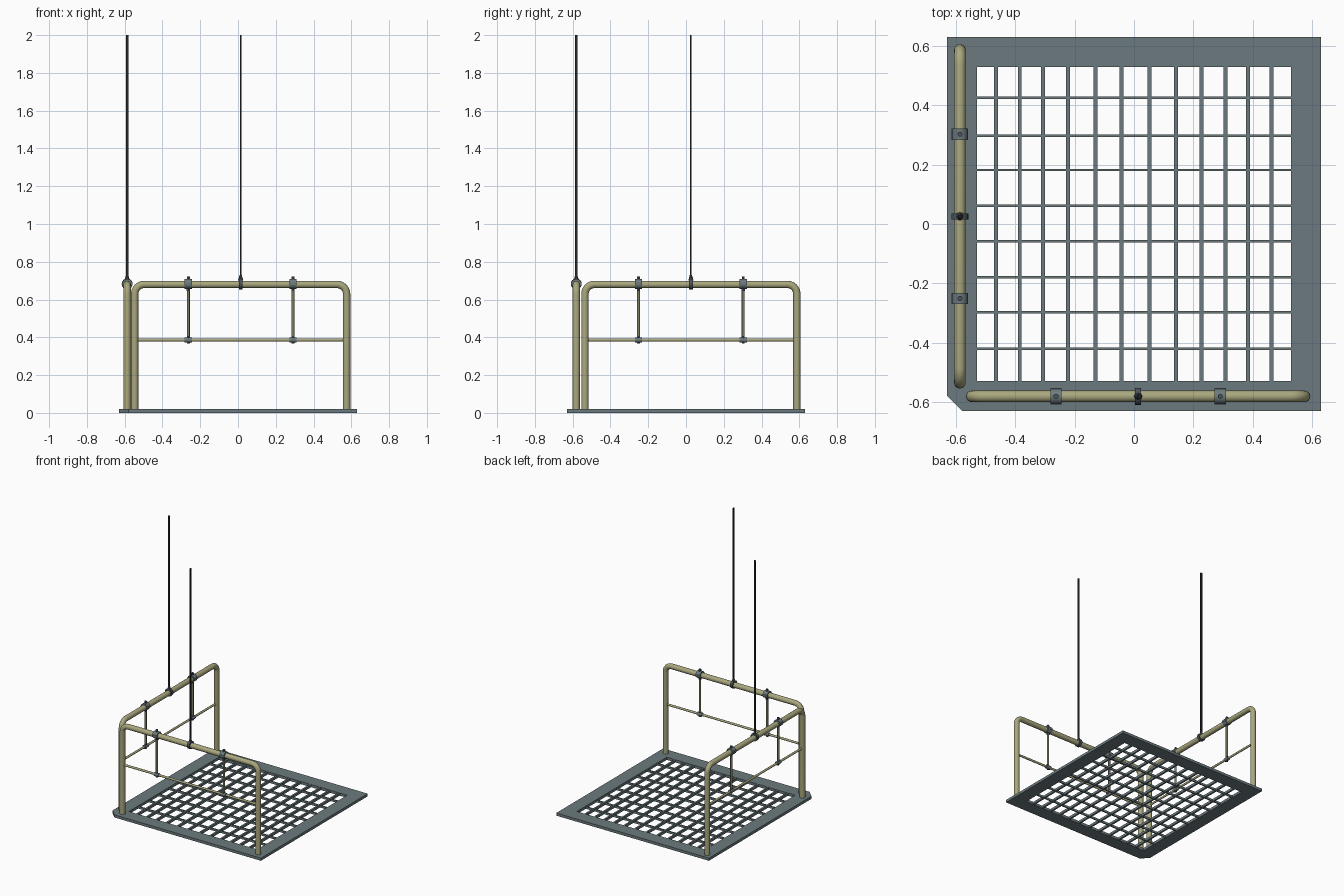
import bpy, bmesh, math
from mathutils import Matrix, Vector

if "Cube" in bpy.data.objects:
    bpy.data.objects.remove(bpy.data.objects["Cube"])


def material(name, rgb):
    m = bpy.data.materials.new(name)
    m.diffuse_color = (*rgb, 1)
    m.use_nodes = True
    m.node_tree.nodes["Principled BSDF"].inputs["Base Color"].default_value = m.diffuse_color
    return m


OLIVE = material("olive_paint", (0.40, 0.39, 0.21))
DULL = material("dull_olive", (0.20, 0.20, 0.12))
STEEL = material("grey_steel", (0.15, 0.195, 0.21))
DARK = material("dark_steel", (0.07, 0.085, 0.10))
CABLE = material("cable_black", (0.02, 0.02, 0.025))


def finish(bm, name, mat, world=Matrix(), smooth=False):
    bmesh.ops.recalc_face_normals(bm, faces=bm.faces[:])
    me = bpy.data.meshes.new(name)
    bm.to_mesh(me)
    bm.free()
    me.materials.append(mat)
    ob = bpy.data.objects.new(name, me)
    bpy.context.collection.objects.link(ob)
    ob.matrix_world = world
    if smooth:
        bpy.context.view_layer.update()
        bpy.ops.object.select_all(action='DESELECT')
        ob.select_set(True)
        bpy.context.view_layer.objects.active = ob
        bpy.ops.object.shade_smooth_by_angle(angle=math.radians(40))
    return ob


def add_box(bm, c, s):
    bmesh.ops.create_cube(bm, size=1, matrix=Matrix.Translation(c) @ Matrix.Diagonal((*s, 1)))


def add_rod(bm, a, b, r, r2=None, n=12):
    a, b = Vector(a), Vector(b)
    rot = (b - a).to_track_quat('Z', 'Y').to_matrix().to_4x4()
    bmesh.ops.create_cone(bm, cap_ends=True, segments=n, radius1=r, radius2=r if r2 is None else r2,
                          depth=(b - a).length, matrix=Matrix.Translation((a + b) / 2) @ rot)


# Platform frame with one clipped corner
T, O, I, C = 0.02, 0.63, 0.53, 0.58
bm = bmesh.new()
outer = [bm.verts.new((x, y, 0)) for x, y in ((-C, -O), (O, -O), (O, O), (-O, O), (-O, -C))]
inner = [bm.verts.new((x, y, 0)) for x, y in ((-I, -I), (I, -I), (I, I), (-I, I))]
for i in range(3):
    bm.faces.new((outer[i], outer[i + 1], inner[i + 1], inner[i]))
bm.faces.new((outer[3], outer[4], inner[0], inner[3]))
bm.faces.new((outer[4], outer[0], inner[0]))
ext = bmesh.ops.extrude_face_region(bm, geom=bm.faces[:])
bmesh.ops.translate(bm, vec=(0, 0, T), verts=[v for v in ext['geom'] if isinstance(v, bmesh.types.BMVert)])
finish(bm, "platform_frame", STEEL)

# Grating bars, slightly uneven spacing
bm = bmesh.new()
for x in (-.465, -.385, -.307, -.222, -.13, -.042, .052, .141, .227, .308, .384, .463):
    add_box(bm, (x, 0, 0.01), (0.013, 2 * I, 0.018))
finish(bm, "grating_long_bars", STEEL)
bm = bmesh.new()
for y in (.425, .298, .182, .061, -.058, -.18, -.297, -.42):
    add_box(bm, (0, y, 0.01), (2 * I, 0.008, 0.016))
finish(bm, "grating_cross_bars", STEEL)


# Bent tube swept along a path in the local xz plane
def rail_tube(name, world):
    W, H, B, r, n = 0.561, 0.68, 0.05, 0.0195, 16
    path = [(-W, T, 0)]
    for cx, a0 in ((-W + B, 180), (W - B, 90)):
        for k in range(7):
            a = math.radians(a0 - 15 * k)
            path.append((cx + B * math.cos(a), H - B + B * math.sin(a), a))
    path.append((W, T, 0))
    path[0] = (-W, T, math.pi)
    bm = bmesh.new()
    rings = []
    for x, z, a in path:
        rings.append([bm.verts.new((x + r * math.cos(t) * math.cos(a), r * math.sin(t),
                                    z + r * math.cos(t) * math.sin(a)))
                      for t in (2 * math.pi * k / n for k in range(n))])
    for p, q in zip(rings, rings[1:]):
        for k in range(n):
            bm.faces.new((p[k], p[(k + 1) % n], q[(k + 1) % n], q[k]))
    bm.faces.new(rings[0])
    bm.faces.new(rings[-1])
    finish(bm, name, OLIVE, world, True)


def guard(side, world):
    rail_tube(side + "_guard_rail", world)
    # Thin middle rail
    bm = bmesh.new()
    add_rod(bm, (-0.561, 0, 0.386), (0.561, 0, 0.386), 0.008)
    finish(bm, side + "_mid_rail", OLIVE, world, True)
    # Hangers between the rails
    rods, clamps, bolts = bmesh.new(), bmesh.new(), bmesh.new()
    for s in (-0.277, 0.277):
        add_rod(rods, (s, 0, 0.386), (s, 0, 0.67), 0.008)
        add_rod(clamps, (s - 0.019, 0, 0.683), (s + 0.019, 0, 0.683), 0.027)
        add_box(clamps, (s, 0, 0.683), (0.038, 0.056, 0.012))
        add_rod(clamps, (s - 0.019, 0, 0.386), (s + 0.019, 0, 0.386), 0.014)
        add_rod(bolts, (s, 0, 0.70), (s, 0, 0.722), 0.009, n=6)
        add_rod(bolts, (s, 0, 0.645), (s, 0, 0.665), 0.010, n=6)
        add_rod(bolts, (s, 0, 0.368), (s, 0, 0.406), 0.009, n=6)
    finish(rods, side + "_hanger_rods", DULL, world, True)
    finish(clamps, side + "_hanger_clamps", STEEL, world, True)
    finish(bolts, side + "_hanger_bolts", DARK, world)
    # Suspension ring with peaked top, and its cable
    bm = bmesh.new()
    add_rod(bm, (-0.01, 0, 0.683), (0.01, 0, 0.683), 0.029, n=16)
    add_rod(bm, (0, 0, 0.70), (0, 0, 0.73), 0.014, 0.006, n=8)
    finish(bm, side + "_cable_clamp", DARK, world, True)
    bm = bmesh.new()
    add_box(bm, (0, 0, 1.355), (0.007, 0.013, 1.29))
    finish(bm, side + "_cable", CABLE, world)


guard("front", Matrix.Translation((0.014, -0.581, 0)))
guard("left", Matrix.Translation((-0.587, 0.026, 0)) @ Matrix.Rotation(math.pi / 2, 4, 'Z'))
